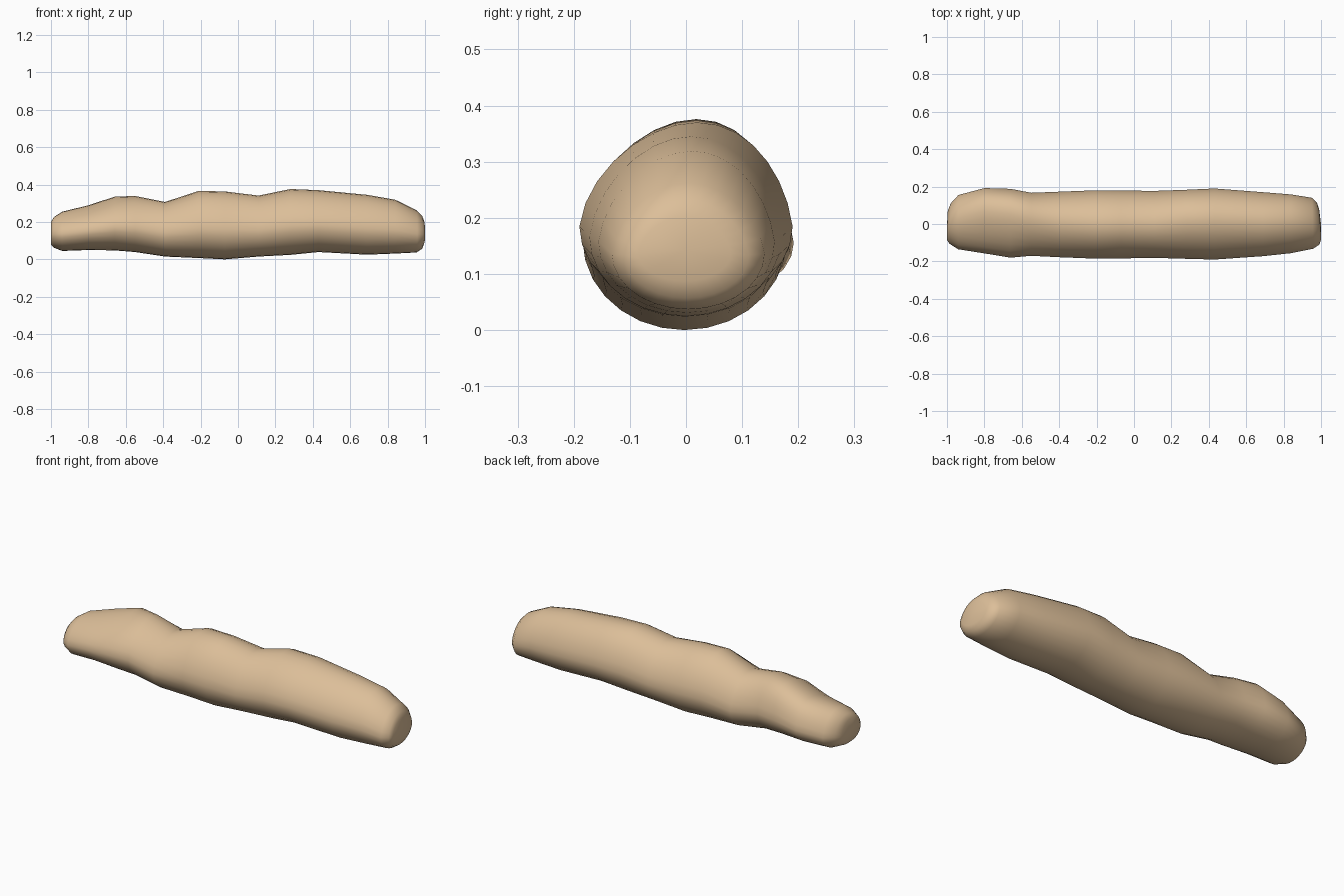
import bpy, bmesh, math

if "Cube" in bpy.data.objects:
    bpy.data.objects.remove(bpy.data.objects["Cube"])

# Cross-sections along the stick: x, bottom z, top z, min y, max y, ridge lean in y
RINGS = [
    (-1.00, .080, .205, -.085, .070, .00),
    (-.985, .065, .230, -.105, .110, .01),
    (-.94, .048, .258, -.135, .155, .02),
    (-.80, .053, .292, -.157, .192, .05),
    (-.66, .051, .338, -.180, .188, .05),
    (-.55, .042, .342, -.170, .167, .03),
    (-.39, .018, .310, -.178, .173, .01),
    (-.21, .010, .369, -.185, .180, .00),
    (-.07, .003, .366, -.184, .179, .00),
    (.11, .018, .344, -.181, .177, .00),
    (.28, .027, .379, -.186, .183, .02),
    (.43, .042, .373, -.190, .190, .02),
    (.69, .028, .348, -.172, .170, .01),
    (.84, .034, .322, -.156, .158, .01),
    (.955, .040, .265, -.132, .140, .00),
    (.985, .060, .235, -.110, .112, .00),
    (.995, .090, .205, -.085, .080, .00),
]
SEG = 28

bm = bmesh.new()
loops = []
for x, zb, zt, y0, y1, lean in RINGS:
    zc = zb + (zt - zb) * .44          # level of greatest width
    yc, hw = (y0 + y1) / 2, (y1 - y0) / 2
    # ends are cut slightly slanted
    slant = .07 * max(0, (x - .93) / .07) + .04 * max(0, (-x - .93) / .07)
    loop = []
    for i in range(SEG):
        a = math.tau * i / SEG
        c, s = math.cos(a), math.sin(a)
        up = max(s, 0)
        y = yc + hw * c * (1 - .12 * up) + lean * up * up
        z = zc + s * ((zt - zc) if s > 0 else (zc - zb))
        px = x - slant * (y if x > 0 else -(y + .04))
        loop.append(bm.verts.new((max(-1, min(1, px)), y, z)))
    loops.append(loop)

# Skin
for a, b in zip(loops, loops[1:]):
    for i in range(SEG):
        j = (i + 1) % SEG
        bm.faces.new((a[i], a[j], b[j], b[i]))
# Fan end caps
for loop, x in ((loops[0], -1.0), (loops[-1], 1.0)):
    n = len(loop)
    mid = bm.verts.new((x, sum(v.co.y for v in loop) / n, sum(v.co.z for v in loop) / n))
    for i in range(n):
        bm.faces.new((mid, loop[i], loop[(i + 1) % n]))
bmesh.ops.recalc_face_normals(bm, faces=bm.faces)
for f in bm.faces:
    f.smooth = True

# Rest exactly on the ground
low = min(v.co.z for v in bm.verts)
for v in bm.verts:
    v.co.z -= low

mesh = bpy.data.meshes.new("stick")
bm.to_mesh(mesh)
bm.free()
mat = bpy.data.materials.new("light tan")
mat.diffuse_color = (.72, .52, .32, 1)
mat.use_nodes = True
mat.node_tree.nodes["Principled BSDF"].inputs["Base Color"].default_value = mat.diffuse_color
mesh.materials.append(mat)
stick = bpy.data.objects.new("stick", mesh)
bpy.context.collection.objects.link(stick)
